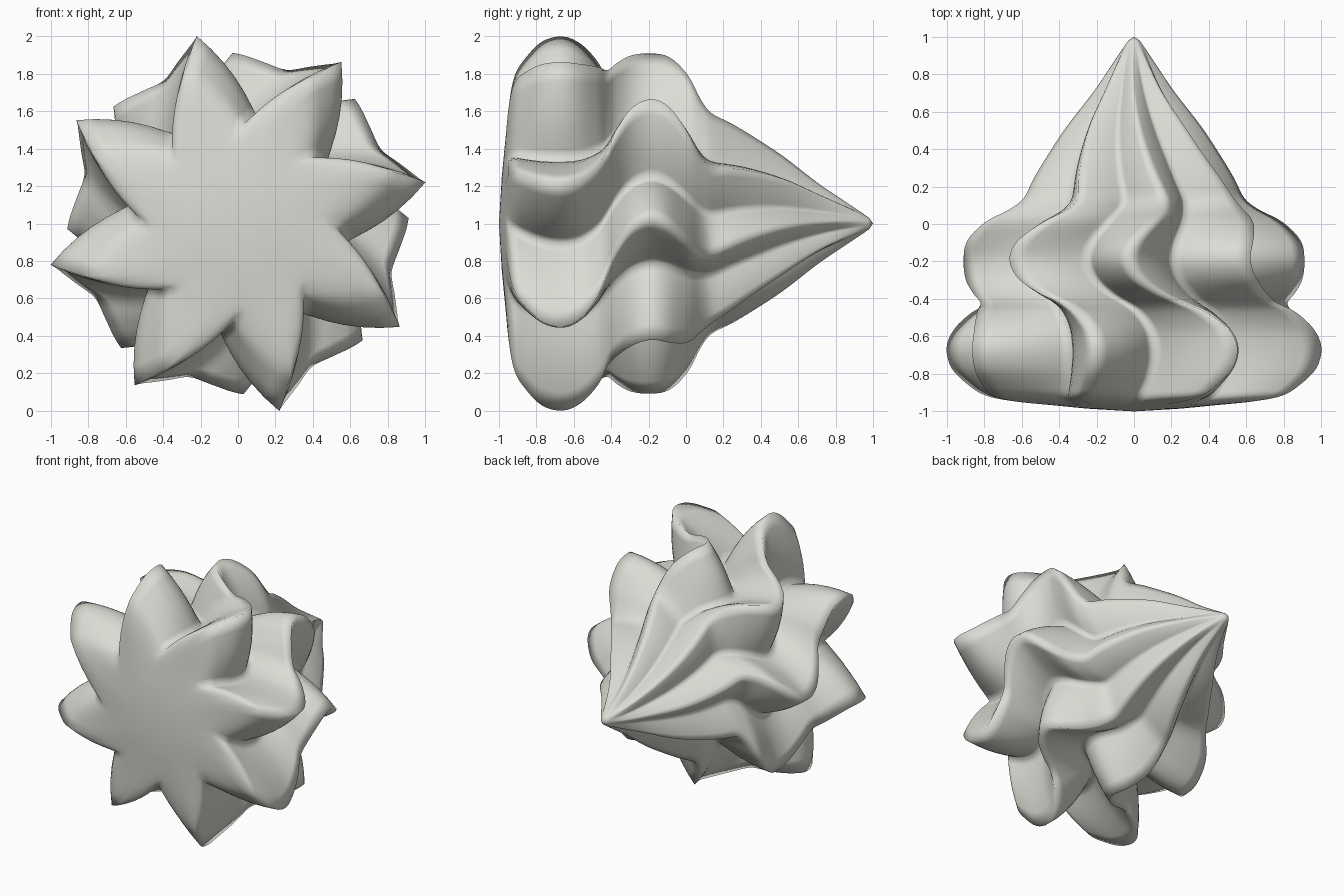
import bpy, bmesh, math

if "Cube" in bpy.data.objects:
    bpy.data.objects.remove(bpy.data.objects["Cube"])

LOBES, STEPS, SUB = 8, 12, 4
BASE_ANGLE = 12.4

# Profile along the axis: y, ridge radius, valley radius, twist in degrees
PROFILE = [
    (-0.985, 0.25, 0.25, 15), (-0.965, 0.48, 0.43, 14), (-0.945, 0.70, 0.49, 10),
    (-0.915, 0.84, 0.53, 7), (-0.86, 0.92, 0.55, 4), (-0.77, 1.00, 0.57, 1),
    (-0.66, 1.024, 0.58, 0), (-0.56, 0.99, 0.57, 2), (-0.47, 0.92, 0.55, 8),
    (-0.42, 0.86, 0.54, 15), (-0.37, 0.87, 0.55, 23), (-0.29, 0.90, 0.57, 31),
    (-0.19, 0.91, 0.58, 34.5), (-0.09, 0.89, 0.56, 32), (0.01, 0.80, 0.51, 25),
    (0.08, 0.68, 0.45, 19), (0.14, 0.61, 0.42, 17), (0.24, 0.55, 0.38, 20),
    (0.36, 0.47, 0.33, 24), (0.52, 0.36, 0.25, 29), (0.70, 0.22, 0.16, 34),
    (0.84, 0.125, 0.10, 38), (0.93, 0.065, 0.06, 40), (0.98, 0.03, 0.03, 41),
]


def smooth_rows(rows, sub):
    """Catmull-Rom interpolation between profile rows."""
    out = []
    for i in range(len(rows) - 1):
        a, b = rows[max(i - 1, 0)], rows[i]
        c, d = rows[i + 1], rows[min(i + 2, len(rows) - 1)]
        for k in range(sub):
            t = k / sub
            out.append([0.5 * (2 * q + (r - p) * t + (2 * p - 5 * q + 4 * r - s) * t * t
                               + (3 * q - p - 3 * r + s) * t ** 3)
                        for p, q, r, s in zip(a, b, c, d)])
    out.append(list(rows[-1]))
    return out


# Twisted eight-lobed swirl, lofted ring by ring along y
bm = bmesh.new()
n = LOBES * STEPS
rings = []
for y, ridge, valley, twist in smooth_rows(PROFILE, SUB):
    ring = []
    for i in range(n):
        t = (i % STEPS) / STEPS
        t = min(t, 1 - t) * 2                      # 0 on ridge, 1 in valley
        r = valley + (ridge - valley) * (1 - t) ** 1.15
        a = math.radians(BASE_ANGLE + twist + 360 * i / n)
        ring.append(bm.verts.new((r * math.cos(a), y, 1 + r * math.sin(a))))
    rings.append(ring)
for lo, hi in zip(rings, rings[1:]):
    for i in range(n):
        j = (i + 1) % n
        bm.faces.new((lo[i], lo[j], hi[j], hi[i]))

# Domed base centre and pointed tip
for ring, y in ((rings[0], -1.0), (rings[-1], 1.0)):
    centre = bm.verts.new((0, y, 1))
    for i in range(n):
        bm.faces.new((ring[i], ring[(i + 1) % n], centre))
bmesh.ops.recalc_face_normals(bm, faces=bm.faces)

mesh = bpy.data.meshes.new("cream_swirl")
bm.to_mesh(mesh)
bm.free()
swirl = bpy.data.objects.new("cream_swirl", mesh)
bpy.context.collection.objects.link(swirl)

# Single off-white colour
cream = bpy.data.materials.new("off white cream")
cream.diffuse_color = (0.72, 0.71, 0.66, 1)
cream.use_nodes = True
cream.node_tree.nodes["Principled BSDF"].inputs["Base Color"].default_value = cream.diffuse_color
mesh.materials.append(cream)
for p in mesh.polygons:
    p.use_smooth = True
